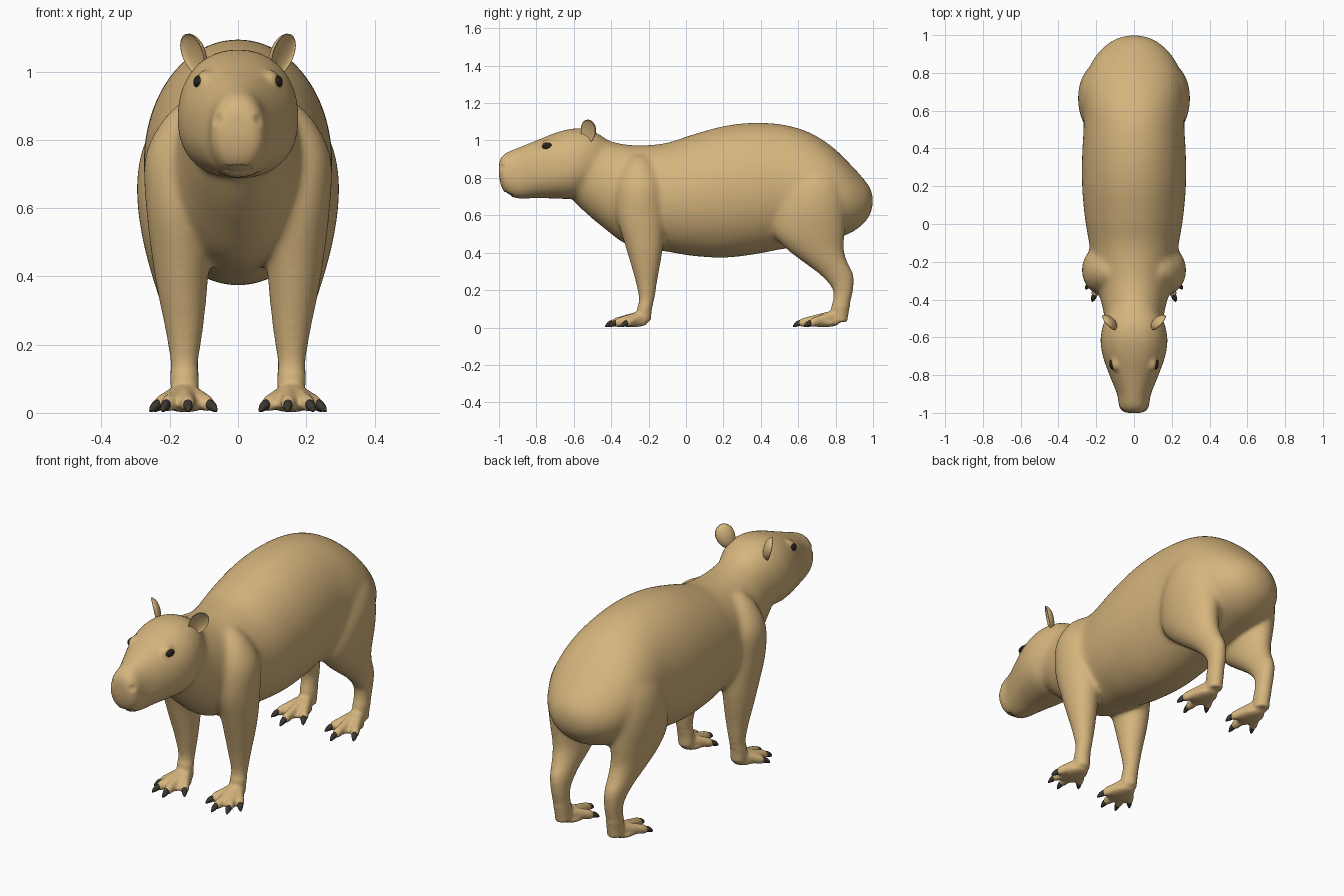
import bpy, bmesh, math
from mathutils import Vector, Matrix

if "Cube" in bpy.data.objects:
    bpy.data.objects.remove(bpy.data.objects["Cube"])

X, Y, Z = Vector((1, 0, 0)), Vector((0, 1, 0)), Vector((0, 0, 1))


def material(name, rgb):
    m = bpy.data.materials.new(name)
    m.diffuse_color = (*rgb, 1)
    m.use_nodes = True
    m.node_tree.nodes["Principled BSDF"].inputs["Base Color"].default_value = m.diffuse_color
    return m


FUR = material("tan fur", (0.67, 0.46, 0.205))
HORN = material("dark claw", (0.045, 0.037, 0.028))
EYE = material("dark eye", (0.022, 0.016, 0.012))


def catmull(rows, steps):
    out = []
    n = len(rows)
    for i in range(n - 1):
        p0, p1, p2, p3 = (rows[max(0, min(n - 1, k))] for k in (i - 1, i, i + 1, i + 2))
        for s in range(steps):
            t = s / steps
            out.append([0.5 * (2 * b + (c - a) * t + (2 * a - 5 * b + 4 * c - d) * t * t
                               + (3 * b - a - 3 * c + d) * t ** 3)
                        for a, b, c, d in zip(p0, p1, p2, p3)])
    out.append(list(rows[-1]))
    return out


def loft(bm, rows, u, v, side=1, steps=5, seg=36, power=1.0, egg=0.0):
    """Closed skin through rows of (x, y, z, half size on u, half size on v)."""
    rings = []
    for x, y, z, a, b in catmull(rows, steps):
        ring = []
        for k in range(seg):
            t = 2 * math.pi * k / seg
            c, s = math.cos(t), math.sin(t)
            c = math.copysign(abs(c) ** power, c) * (1 - egg * s)
            s = math.copysign(abs(s) ** power, s)
            p = Vector((x, y, z)) + u * (a * c) + v * (b * s)
            ring.append(bm.verts.new((p.x * side, p.y, p.z)))
        rings.append(ring)
    for r, q in zip(rings, rings[1:]):
        for k in range(seg):
            j = (k + 1) % seg
            bm.faces.new((r[k], r[j], q[j], q[k]))
    bm.faces.new(rings[0])
    bm.faces.new(rings[-1])


def ball(bm, center, size, seg=28):
    bmesh.ops.create_uvsphere(bm, u_segments=seg, v_segments=seg // 2, radius=1,
                              matrix=Matrix.Translation(center) @ Matrix.Diagonal((*size, 1)))


def finish(bm, name, mat):
    bmesh.ops.recalc_face_normals(bm, faces=bm.faces)
    for f in bm.faces:
        f.smooth = True
    me = bpy.data.meshes.new(name)
    bm.to_mesh(me)
    bm.free()
    me.materials.append(mat)
    ob = bpy.data.objects.new(name, me)
    bpy.context.collection.objects.link(ob)
    return ob


def along_y(rows):
    return [(0, y, (lo + hi) / 2, w, (hi - lo) / 2) for y, lo, hi, w in rows]


body = bmesh.new()
claws = bmesh.new()

# torso and neck: y, bottom, top, half width
loft(body, along_y([
    (-.68, .76, 1.00, .10), (-.55, .625, 1.045, .145), (-.45, .54, 1.01, .165),
    (-.33, .45, .98, .195), (-.22, .42, .975, .22), (-.10, .405, .988, .238),
    (.03, .383, 1.03, .26), (.20, .373, 1.077, .275), (.36, .39, 1.095, .275),
    (.52, .42, 1.085, .267), (.66, .44, 1.043, .27), (.78, .47, .968, .255),
    (.88, .505, .872, .21), (.95, .555, .795, .145), (.985, .605, .745, .085),
    (1.0, .66, .70, .02)]), X, Z, seg=56)

# head
loft(body, along_y([
    (-1.0, .81, .875, .04), (-.988, .755, .91, .066), (-.96, .714, .935, .08),
    (-.90, .69, .96, .09), (-.80, .692, 1.0, .13), (-.70, .69, 1.04, .165),
    (-.61, .69, 1.063, .177), (-.53, .725, 1.062, .163), (-.45, .79, 1.025, .12),
    (-.38, .86, .97, .05)]), X, Z, seg=48, power=.9, egg=.05)

FRONT = [(.155, -.225, .035, .040, .038), (.157, -.222, .10, .042, .040),
         (.157, -.210, .15, .043, .043), (.158, -.212, .25, .058, .060),
         (.163, -.217, .35, .073, .083), (.167, -.225, .45, .085, .105),
         (.170, -.243, .60, .100, .128), (.163, -.245, .75, .110, .125),
         (.140, -.250, .86, .080, .085), (.120, -.250, .92, .035, .035)]
HIND = [(.155, .822, .03, .038, .040), (.155, .822, .08, .040, .048),
        (.157, .828, .12, .042, .050), (.158, .840, .20, .045, .056),
        (.162, .808, .28, .055, .091), (.167, .745, .35, .070, .120),
        (.173, .690, .42, .085, .155), (.178, .660, .50, .100, .190),
        (.180, .660, .60, .114, .195), (.178, .670, .70, .117, .180),
        (.165, .680, .80, .105, .150), (.130, .690, .90, .070, .090),
        (.110, .690, .95, .030, .040)]
FRONT_TOES = [(.063, -.365), (.145, -.432), (.222, -.412), (.258, -.345)]
HIND_TOES = [(.065, .645), (.150, .572), (.245, .632)]

for side in (1, -1):
    for leg, toes, heel in ((FRONT, FRONT_TOES, -.225), (HIND, HIND_TOES, .80)):
        loft(body, leg, X, Y, side)
        # webbed sole
        ball(body, (.155 * side, heel - .065, .024), (.06, .085, .022))
        for tx, ty in toes:
            # toe with a claw at its end
            a, b = Vector((.155, heel, 0)), Vector((tx, ty, 0))
            d = (b - a).normalized()
            w = Vector((-d.y, d.x, 0))
            e = b - d * .028
            m = a.lerp(e, .6)
            loft(body, [(*a.xy, .062, .032, .034), (*m.xy, .038, .024, .028),
                        (*a.lerp(e, .88).xy, .027, .022, .024),
                        (*e.xy, .023, .012, .013)], w, Z, side, seg=16)
            f = b - d * .045
            loft(claws, [(*f.xy, .026, .013, .014), (*e.xy, .022, .014, .016),
                         (*b.lerp(e, .4).xy, .015, .010, .012),
                         (*b.xy, .007, .003, .004)], w, Z, side, 3, 12)
    # brow
    ball(body, (.095 * side, -.735, .972), (.028, .046, .034))

# blend the parts into one skin
skin = finish(body, "body", FUR)
mod = skin.modifiers.new("blend", 'REMESH')
mod.mode = 'VOXEL'
mod.voxel_size = .0085
dg = bpy.context.evaluated_depsgraph_get()
dg.update()
mesh = bpy.data.meshes.new_from_object(skin.evaluated_get(dg))
bpy.data.objects.remove(skin)
bm = bmesh.new()
bm.from_mesh(mesh)


def smooth(verts, times):
    for _ in range(times):
        bmesh.ops.smooth_vert(bm, verts=verts, factor=.5,
                              use_axis_x=True, use_axis_y=True, use_axis_z=True)


smooth([v for v in bm.verts if v.co.z > .12 and v.co.y > -.6], 22)
smooth([v for v in bm.verts if v.co.y < -.5], 4)
smooth(bm.verts[:], 3)

# nostril and mouth dents
bm.normal_update()
for v in bm.verts:
    if v.co.y < -.9:
        d = (Vector((abs(v.co.x), v.co.y, v.co.z)) - Vector((.055, -.978, .857))).length
        if d < .022:
            v.co -= v.normal * .012 * (1 - d / .022)
        if abs(v.co.x) < .04 and v.co.y < -.93 and abs(v.co.z - .712) < .012:
            v.co -= v.normal * .005
finish(bm, "body", FUR)
finish(claws, "claws", HORN)

for side, label in ((1, "left"), (-1, "right")):
    # eye
    bm = bmesh.new()
    ball(bm, (.112 * side, -.74, .97), (.019, .030, .020))
    finish(bm, label + "_eye", EYE)

    # cupped ear: a flat ball whose outer side is pushed in
    bm = bmesh.new()
    bmesh.ops.create_uvsphere(bm, u_segments=32, v_segments=20, radius=1)
    up = Vector((.38, .15, .9)).normalized()
    out = Vector((.8, -.55, 0))
    out = (out - up * out.dot(up)).normalized()
    wide = up.cross(out)
    for v in bm.verts:
        x, y, z = v.co
        z = -.45 * z if z > 0 else z
        p = Vector((.132, -.525, 1.048)) + wide * x * (.048 + .006 * y) + up * y * .066 + out * z * .032
        v.co = (p.x * side, p.y, p.z)
    finish(bm, label + "_ear", FUR)
